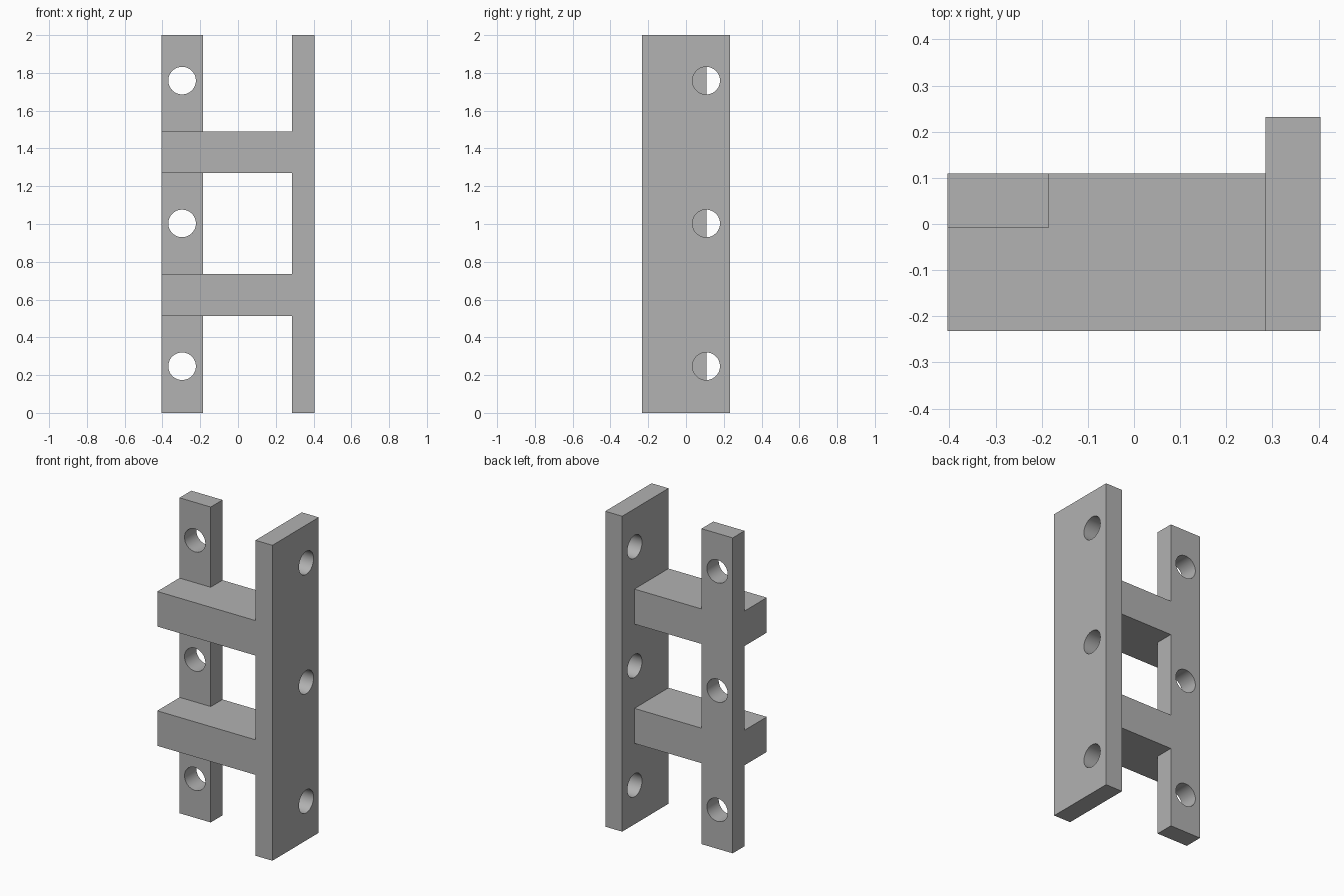
import bpy
import math

cube = bpy.data.objects.get("Cube")
if cube:
    bpy.data.objects.remove(cube, do_unlink=True)

grey = bpy.data.materials.new("plain grey")
grey.use_nodes = True
colour = (0.445, 0.445, 0.445, 1)
grey.diffuse_color = colour
grey.node_tree.nodes["Principled BSDF"].inputs["Base Color"].default_value = colour


def box(name, low, high):
    """Axis-aligned box between two corners."""
    bpy.ops.mesh.primitive_cube_add(
        size=1, location=[(a + b) / 2 for a, b in zip(low, high)])
    ob = bpy.context.object
    ob.name = name
    ob.scale = [b - a for a, b in zip(low, high)]
    bpy.ops.object.transform_apply(location=True, rotation=False, scale=True)
    ob.data.materials.append(grey)
    return ob


def combine(target, other, operation):
    """Apply a boolean and discard the helper."""
    mod = target.modifiers.new(operation.title(), 'BOOLEAN')
    mod.operation = operation
    mod.solver = 'EXACT'
    mod.object = other
    bpy.context.view_layer.objects.active = target
    bpy.ops.object.modifier_apply(modifier=mod.name)
    bpy.data.objects.remove(other, do_unlink=True)


def drill(target, location, rotation):
    """Cut a round bolt hole."""
    bpy.ops.mesh.primitive_cylinder_add(
        vertices=48, radius=0.073, depth=0.3, location=location, rotation=rotation)
    cutter = bpy.context.object
    cutter.name = "hole_cutter"
    cutter.hide_render = True
    cutter.data.materials.append(grey)
    combine(target, cutter, 'DIFFERENCE')


LEFT, RIGHT = -0.404, 0.404
FRONT, BACK = -0.232, 0.232
STRIP_BACK = 0.109
PLATE_INNER = 0.285

# Wide mounting plate on the left side
bracket = box("bracket", (PLATE_INNER, FRONT, 0), (RIGHT, BACK, 2))

# Narrow mounting strip at the back
strip = box("mounting_strip", (LEFT, -0.009, 0), (-0.185, STRIP_BACK, 2))

# Two cross bars join strip and plate
for middle in (0.624, 1.38):
    bar = box("cross_bar", (LEFT, FRONT, middle - 0.111),
              (PLATE_INNER, STRIP_BACK, middle + 0.111))
    combine(strip, bar, 'UNION')
combine(bracket, strip, 'UNION')

# Three bolt holes through the strip and three through the plate
for z in (0.247, 1.003, 1.759):
    drill(bracket, (-0.296, 0.05, z), (math.pi / 2, 0, 0))
    drill(bracket, (0.345, 0.107, z), (0, math.pi / 2, 0))

# Smooth hole walls, sharp edges
bpy.ops.object.select_all(action='DESELECT')
bracket.select_set(True)
bpy.context.view_layer.objects.active = bracket
bpy.ops.object.shade_smooth_by_angle(angle=math.radians(30))
